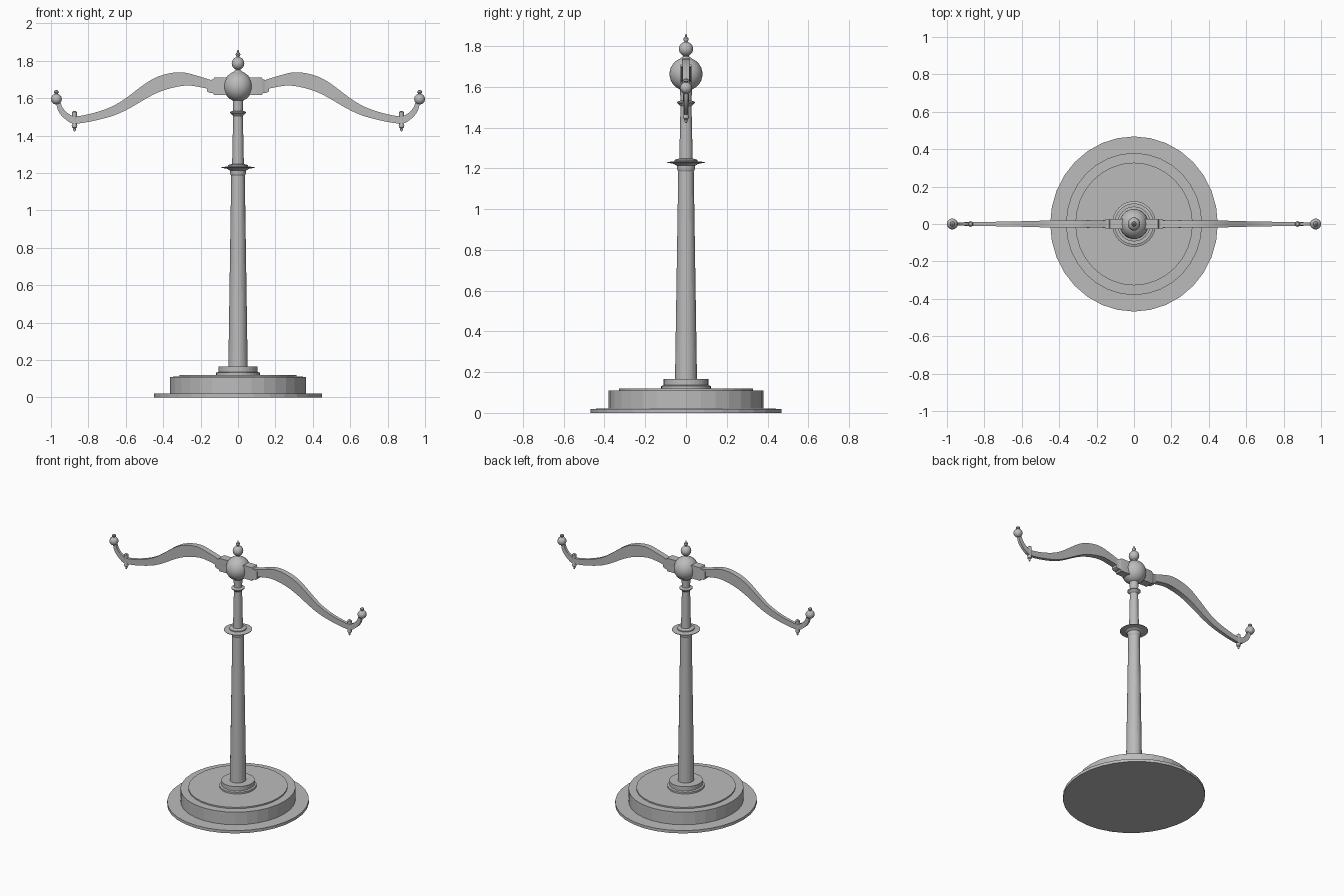
import bpy, bmesh, math

cube = bpy.data.objects.get("Cube")
if cube:
    bpy.data.objects.remove(cube, do_unlink=True)

grey = bpy.data.materials.new("plain grey")
grey.use_nodes = True
colour = (0.5, 0.5, 0.5, 1)
grey.diffuse_color = colour
grey.node_tree.nodes["Principled BSDF"].inputs["Base Color"].default_value = colour
OVAL = 0.957  # the stand is slightly narrower across x


def finish(name, bm, smooth=False):
    bmesh.ops.recalc_face_normals(bm, faces=bm.faces)
    mesh = bpy.data.meshes.new(name)
    bm.to_mesh(mesh)
    bm.free()
    mesh.materials.append(grey)
    ob = bpy.data.objects.new(name, mesh)
    bpy.context.collection.objects.link(ob)
    if smooth:
        bpy.ops.object.select_all(action="DESELECT")
        ob.select_set(True)
        bpy.context.view_layer.objects.active = ob
        bpy.ops.object.shade_smooth_by_angle(angle=math.radians(35))
    return ob


def skin(bm, rings):
    """Join matching vertex rings into a closed tube."""
    n = len(rings[0])
    for a, b in zip(rings, rings[1:]):
        for i in range(n):
            j = (i + 1) % n
            bm.faces.new((a[i], a[j], b[j], b[i]))
    bm.faces.new(rings[0])
    bm.faces.new(rings[-1])


def turned(name, profile, x=0, oval=OVAL, sides=32, smooth=False):
    """Lathe a (radius, height) profile about a vertical axis."""
    bm = bmesh.new()
    rings = []
    for r, z in profile:
        angles = [math.tau * i / sides for i in range(sides)]
        rings.append([bm.verts.new((x + r * oval * math.cos(a), r * math.sin(a), z))
                      for a in angles])
    skin(bm, rings)
    return finish(name, bm, smooth)


def ball(name, x, z, r, oval=1, segments=24):
    bm = bmesh.new()
    bmesh.ops.create_uvsphere(bm, u_segments=segments, v_segments=segments // 2, radius=r)
    for v in bm.verts:
        v.co.x = v.co.x * oval + x
        v.co.z += z
    return finish(name, bm, True)


def bar(name, sections):
    """Rectangular bar through (upper x, upper z, lower x, lower z, half width)."""
    bm = bmesh.new()
    rings = []
    for ux, uz, lx, lz, w in sections:
        corners = ((ux, -w, uz), (ux, w, uz), (lx, w, lz), (lx, -w, lz))
        rings.append([bm.verts.new(c) for c in corners])
    skin(bm, rings)
    return finish(name, bm, True)


def spline(points, steps=5):
    """Smooth a list of tuples with a Catmull-Rom curve."""
    out = []
    last = len(points) - 1
    for i in range(last):
        quad = [points[max(0, min(last, i + k))] for k in (-1, 0, 1, 2)]
        for s in range(steps):
            t = s / steps
            out.append(tuple(
                0.5 * (2 * b + (c - a) * t + (2 * a - 5 * b + 4 * c - d) * t ** 2
                       + (3 * b - a - 3 * c + d) * t ** 3)
                for a, b, c, d in zip(*quad)))
    return out + [points[-1]]


# Stepped base and plinth
turned("base", [(0.468, 0), (0.468, 0.02), (0.38, 0.021), (0.38, 0.11),
                (0.328, 0.111), (0.328, 0.12)])
turned("plinth", [(0.122, 0.118), (0.122, 0.132), (0.11, 0.136), (0.11, 0.166)])

# Tapered column, flared collar, upper column and neck ring
turned("lower_column", [(0.054, 0.16), (0.038, 1.185)])
turned("collar", [(0.036, 1.18), (0.043, 1.195), (0.045, 1.213), (0.06, 1.222),
                  (0.093, 1.228), (0.093, 1.231), (0.056, 1.235), (0.056, 1.242),
                  (0.034, 1.248)])
turned("upper_column", [(0.033, 1.24), (0.027, 1.51)])
turned("neck_ring", [(0.028, 1.505), (0.034, 1.513), (0.044, 1.521), (0.044, 1.526),
                     (0.03, 1.532)])
turned("neck", [(0.027, 1.53), (0.03, 1.6)])

# Centre ball with finial
ball("centre_ball", 0, 1.663, 0.081, OVAL, 32)
turned("finial_neck", [(0.03, 1.738), (0.014, 1.75), (0.014, 1.765)], smooth=True)
ball("finial_ball", 0, 1.786, 0.035, OVAL)
turned("finial_tip", [(0.011, 1.815), (0.008, 1.823), (0.013, 1.832), (0.012, 1.84),
                      (0.005, 1.846), (0.004, 1.856)], sides=16, smooth=True)

# Curved arm outline, from the hub to the upturned tip
arm_sections = spline([
    (0.14, 1.695, 0.14, 1.645, 0.02), (0.22, 1.72, 0.21, 1.66, 0.02),
    (0.3, 1.738, 0.28, 1.667, 0.02), (0.39, 1.727, 0.37, 1.65, 0.019),
    (0.48, 1.688, 0.46, 1.615, 0.018), (0.63, 1.579, 0.61, 1.53, 0.014),
    (0.74, 1.53, 0.73, 1.488, 0.012), (0.86, 1.503, 0.87, 1.464, 0.01),
    (0.905, 1.516, 0.925, 1.489, 0.009), (0.935, 1.545, 0.96, 1.53, 0.009),
    (0.948, 1.575, 0.973, 1.575, 0.009)])

for side, s in (("left", 1), ("right", -1)):
    bar(side + "_arm", [(s * a, b, s * c, d, w) for a, b, c, d, w in arm_sections])
    # Hub block and stepped socket holding the arm
    block = [(0.04, 0.046, 0.028), (0.128, 0.046, 0.028), (0.134, 0.036, 0.024),
             (0.155, 0.034, 0.023), (0.165, 0.027, 0.021)]
    bar(side + "_socket", [(s * x, 1.663 + h, s * x, 1.663 - h, w) for x, h, w in block])
    # Pendant peg through the arm
    turned(side + "_peg", [(0.009, 1.53), (0.014, 1.525), (0.014, 1.51), (0.012, 1.5),
                           (0.012, 1.46), (0.015, 1.452), (0.013, 1.444), (0.006, 1.438),
                           (0.007, 1.43), (0.003, 1.422)],
           x=s * 0.874, oval=1, sides=16, smooth=True)
    # Ball and tip on the end of the arm
    ball(side + "_end_ball", s * 0.971, 1.595, 0.029)
    turned(side + "_end_tip", [(0.01, 1.618), (0.008, 1.624), (0.013, 1.63), (0.012, 1.637),
                               (0.004, 1.643)],
           x=s * 0.971, oval=1, sides=16, smooth=True)
